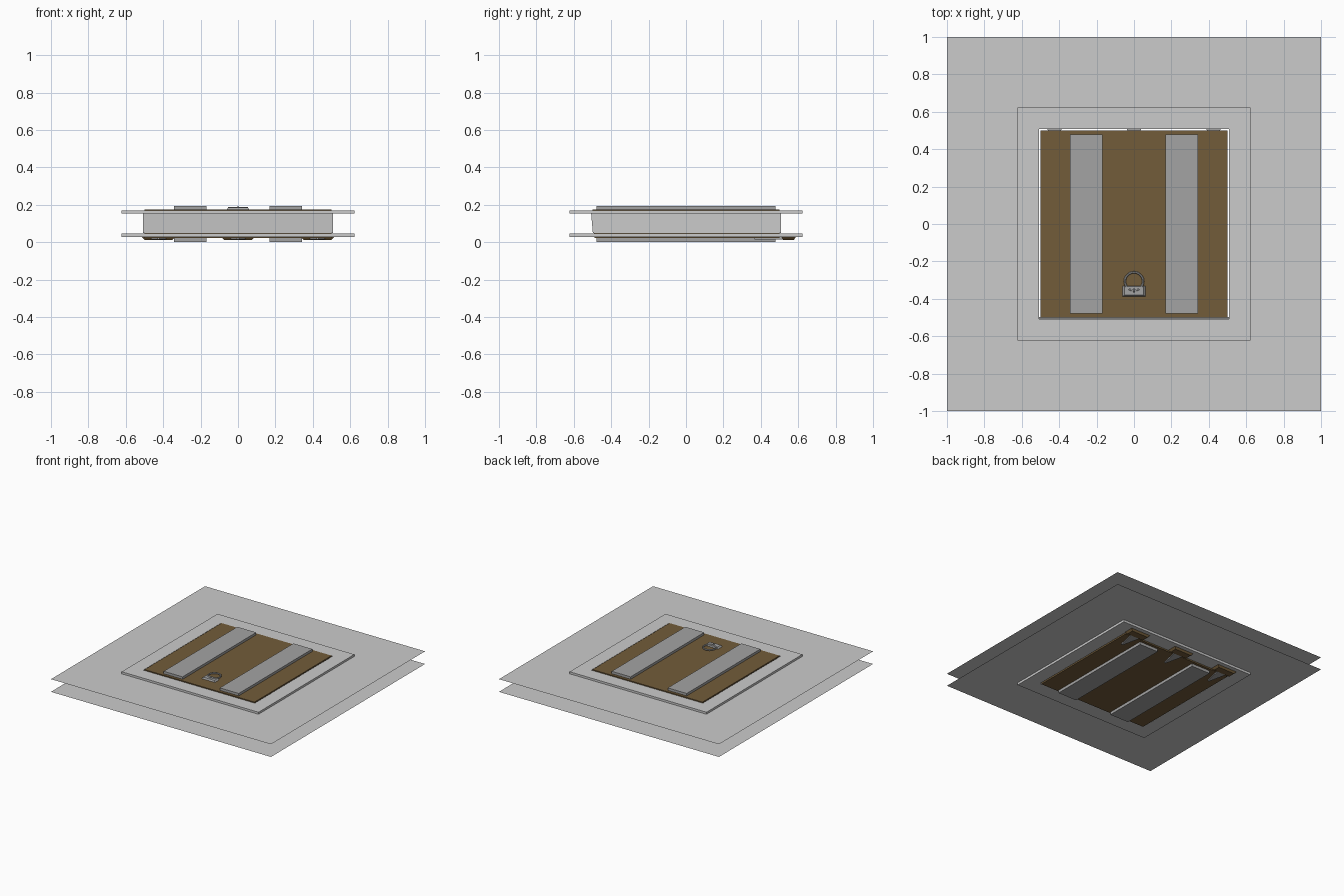
import bpy, bmesh, math
from mathutils import Matrix

if "Cube" in bpy.data.objects:
    bpy.data.objects.remove(bpy.data.objects["Cube"])


def material(name, rgb):
    m = bpy.data.materials.new(name)
    m.diffuse_color = (*rgb, 1)
    m.use_nodes = True
    m.node_tree.nodes["Principled BSDF"].inputs["Base Color"].default_value = m.diffuse_color
    return m


WOOD = material("wood", (0.168, 0.107, 0.042))
METAL = material("metal", (0.37, 0.37, 0.37))


def finish(name, bm, mat=None):
    bmesh.ops.recalc_face_normals(bm, faces=bm.faces)
    me = bpy.data.meshes.new(name)
    bm.to_mesh(me)
    bm.free()
    ob = bpy.data.objects.new(name, me)
    bpy.context.collection.objects.link(ob)
    if mat:
        me.materials.append(mat)
    return ob


def rect(x0, x1, y0, y1):
    return [(x0, y0), (x1, y0), (x1, y1), (x0, y1)]


def loop(bm, pts, z):
    return [bm.verts.new((x, y, z)) for x, y in pts]


def bridge(bm, a, b):
    n = len(a)
    for i in range(n):
        bm.faces.new((a[i], a[(i + 1) % n], b[(i + 1) % n], b[i]))


def loft(name, low, z0, high, z1, mat=None, caps=True):
    """Solid (or open tube) between two outlines."""
    bm = bmesh.new()
    a, b = loop(bm, low, z0), loop(bm, high, z1)
    bridge(bm, a, b)
    if caps:
        bm.faces.new(a)
        bm.faces.new(b)
    return finish(name, bm, mat)


def ring_plate(name, half, hole, z0, z1=None):
    """Square sheet or slab with a rectangular hole."""
    bm = bmesh.new()
    outer = rect(-half, half, -half, half)
    o, i = loop(bm, outer, z0), loop(bm, hole, z0)
    bridge(bm, o, i)
    if z1 is not None:
        o2, i2 = loop(bm, outer, z1), loop(bm, hole, z1)
        bridge(bm, o2, i2)
        bridge(bm, o, o2)
        bridge(bm, i, i2)
    return finish(name, bm)


H = 0.507
upper_hole = rect(-H, H, -H, H)
lower_hole = rect(-H, H, -0.498, H)

# floor and ceiling sheets with raised frames and the shaft between them
ring_plate("floor_sheet", 1, upper_hole, 0.153)
ring_plate("ceiling_sheet", 1, lower_hole, 0.049)
ring_plate("floor_frame", 0.622, upper_hole, 0.154, 0.171)
ring_plate("ceiling_frame", 0.622, lower_hole, 0.029, 0.048)
loft("shaft_walls", lower_hole, 0.049, upper_hole, 0.153, caps=False)

# thick door with a slanted front edge
loft("door", rect(-0.5, 0.5, -0.49, 0.5), 0.023,
     rect(-0.5, 0.5, -0.5, 0.5), 0.175, WOOD)

# metal straps above and below
for side, s in (("left", -1), ("right", 1)):
    r = rect(s * 0.255 - 0.086, s * 0.255 + 0.086, -0.478, 0.478)
    loft(f"top_strap_{side}", r, 0.174, r, 0.195, METAL)
    loft(f"bottom_strap_{side}", r, 0.0, r, 0.024, METAL)

# hinges under the back edge: wooden pad and tapered metal leaf
for side, x in (("left", -0.425), ("middle", 0), ("right", 0.425)):
    loft(f"hinge_pad_{side}", rect(x - 0.075, x + 0.075, 0.52, 0.578), 0.013,
         rect(x - 0.09, x + 0.09, 0.508, 0.588), 0.03, WOOD)
    leaf = [(x - 0.04, 0.52), (x - 0.006, 0.365), (x + 0.006, 0.365), (x + 0.04, 0.52)]
    loft(f"hinge_leaf_{side}", leaf, 0.014, leaf, 0.025, METAL)

# pull ring and its base plate
loft("ring_base", rect(-0.062, 0.062, -0.387, -0.33), 0.174,
     rect(-0.05, 0.05, -0.38, -0.333), 0.187, METAL)


def torus(name, centre, R, r, segs, sides, arc_rot=None):
    bm = bmesh.new()
    loops = []
    for i in range(segs):
        a = 2 * math.pi * i / segs
        loops.append([bm.verts.new(((R + r * math.cos(t)) * math.cos(a),
                                    (R + r * math.cos(t)) * math.sin(a),
                                    r * math.sin(t)))
                      for t in (2 * math.pi * k / sides for k in range(sides))])
    for i in range(segs):
        bridge(bm, loops[i], loops[(i + 1) % segs])
    if arc_rot:
        bmesh.ops.transform(bm, matrix=arc_rot, verts=bm.verts)
    bmesh.ops.translate(bm, vec=centre, verts=bm.verts)
    return finish(name, bm, METAL)


torus("pull_ring", (0, -0.307, 0.184), 0.049, 0.006, 20, 6)
torus("ring_staple", (0, -0.355, 0.182), 0.01, 0.003, 10, 6,
      Matrix.Rotation(math.pi / 2, 4, 'Y'))
